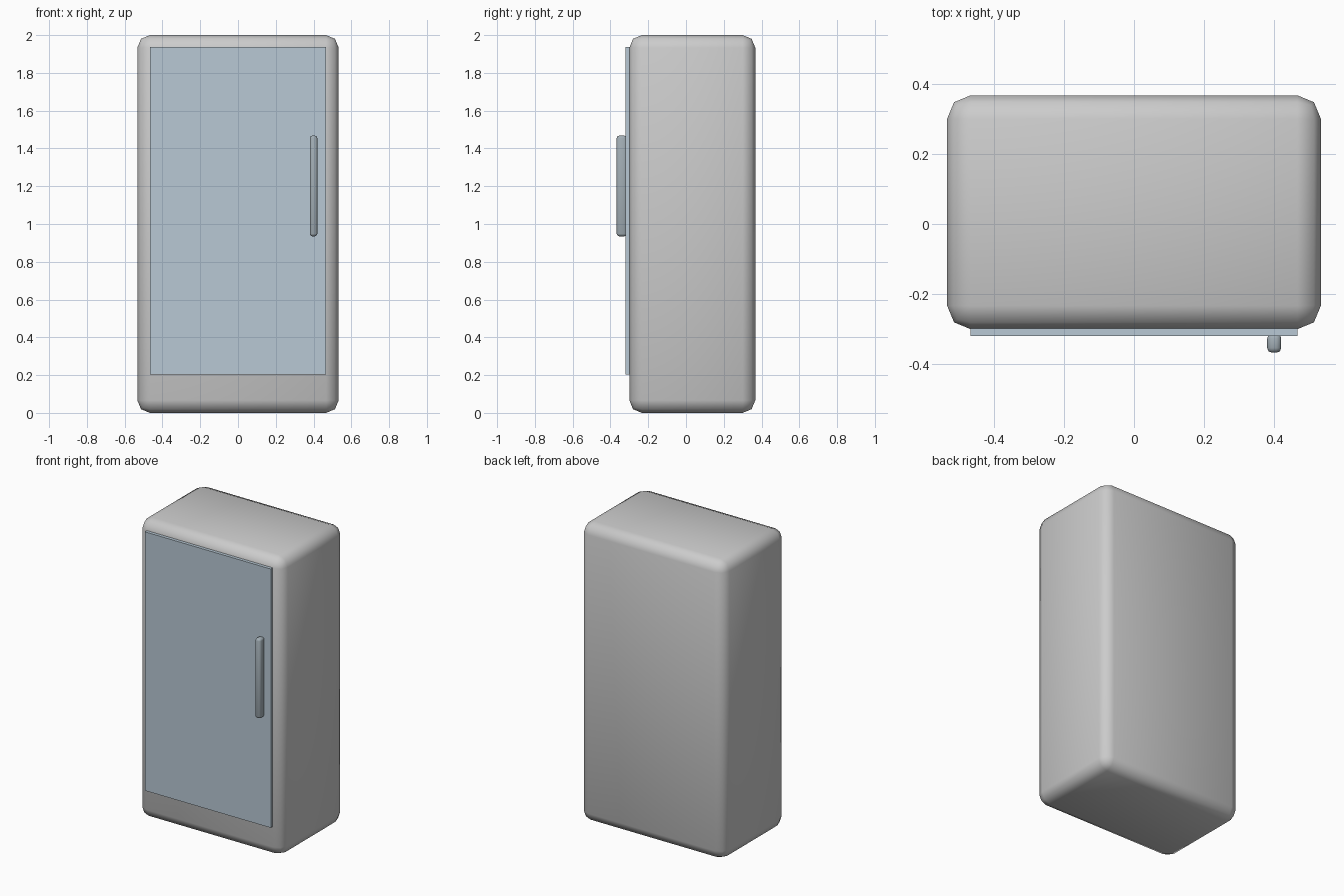
import bpy

if "Cube" in bpy.data.objects:
    bpy.data.objects.remove(bpy.data.objects["Cube"])


def box(name, x, y, z, bevel=0.0, segments=2, color=None):
    """Box from (min, max) ranges, optionally with rounded edges."""
    bpy.ops.mesh.primitive_cube_add(size=1, location=[sum(r) / 2 for r in (x, y, z)])
    ob = bpy.context.object
    ob.name = name
    ob.scale = [r[1] - r[0] for r in (x, y, z)]
    bpy.ops.object.transform_apply(location=False, rotation=False, scale=True)
    if bevel:
        mod = ob.modifiers.new("rounded_edges", 'BEVEL')
        mod.width = bevel
        mod.segments = segments
        bpy.ops.object.shade_smooth()
    if color:
        mat = bpy.data.materials.new(name + "_colour")
        mat.diffuse_color = color
        mat.use_nodes = True
        mat.node_tree.nodes["Principled BSDF"].inputs["Base Color"].default_value = mat.diffuse_color
        ob.data.materials.append(mat)
    return ob


# Cabinet body with softly rounded edges
box("cabinet_body", (-0.533, 0.533), (-0.3, 0.367), (0, 2), bevel=0.067)

# Thin flat door panel, set slightly into the front
box("door", (-0.467, 0.467), (-0.32, -0.293), (0.203, 1.937),
    color=(0.48, 0.58, 0.66, 1))

# Vertical pull handle
box("door_handle", (0.38, 0.42), (-0.367, -0.313), (0.935, 1.468), bevel=0.0133,
    color=(0.36, 0.42, 0.46, 1))
